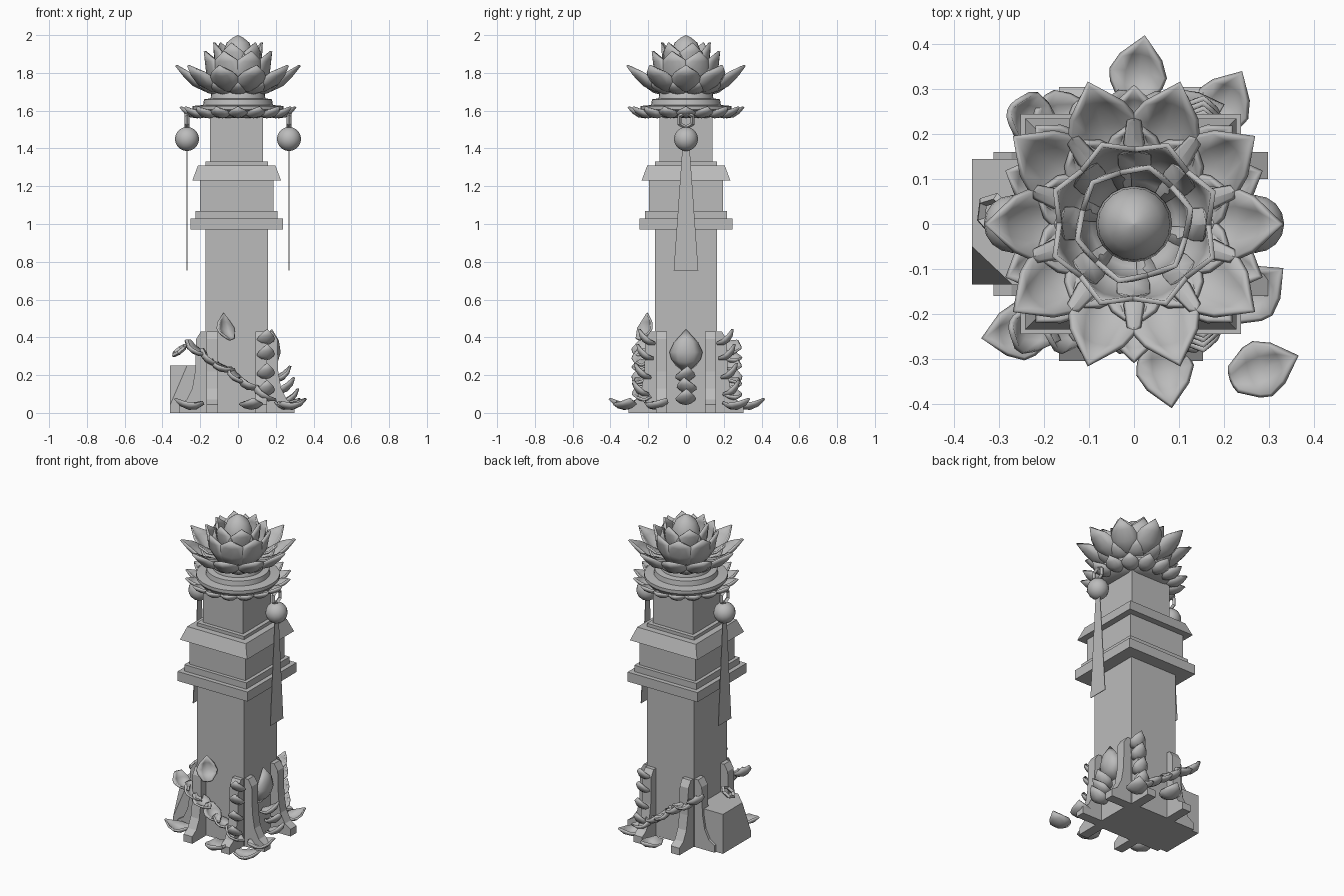
import bpy, bmesh, math, random
from mathutils import Matrix, Vector, Euler

random.seed(4)
if "Cube" in bpy.data.objects:
    bpy.data.objects.remove(bpy.data.objects["Cube"], do_unlink=True)

stone = bpy.data.materials.new("grey stone")
stone.use_nodes = True
GREY = (0.5, 0.5, 0.5, 1)
stone.diffuse_color = GREY
stone.node_tree.nodes["Principled BSDF"].inputs["Base Color"].default_value = GREY


def finish(name, bm, smooth=None, thick=0):
    bmesh.ops.recalc_face_normals(bm, faces=bm.faces)
    mesh = bpy.data.meshes.new(name)
    bm.to_mesh(mesh)
    bm.free()
    ob = bpy.data.objects.new(name, mesh)
    bpy.context.collection.objects.link(ob)
    mesh.materials.append(stone)
    if smooth:
        bpy.ops.object.select_all(action="DESELECT")
        ob.select_set(True)
        bpy.context.view_layer.objects.active = ob
        bpy.ops.object.shade_smooth_by_angle(angle=math.radians(smooth))
    if thick:
        mod = ob.modifiers.new("thickness", "SOLIDIFY")
        mod.thickness, mod.offset = thick, 0
    return ob


def loft(bm, rings, cap=True):
    """Join rings of points of equal length into one skin."""
    rows = [[bm.verts.new(p) for p in ring] for ring in rings]
    n = len(rows[0])
    for a, b in zip(rows, rows[1:]):
        for i in range(n):
            j = (i + 1) % n
            bm.faces.new((a[i], a[j], b[j], b[i]))
    if cap:
        bm.faces.new(rows[0])
        bm.faces.new(rows[-1])


def turned(name, profile, sides, spin=0, centre=0, smooth=None):
    """Stack of rings; profile gives (radius, height)."""
    bm = bmesh.new()
    angles = [spin + math.tau * i / sides for i in range(sides)]
    loft(bm, [[(centre + r * math.cos(a), r * math.sin(a), z) for a in angles]
              for r, z in profile])
    return finish(name, bm, smooth)


def add_petal(bm, path, width, cup, matrix):
    """Cupped leaf following path (out, up), narrowing to a point."""
    shape = (0.45, 0.9, 1, 0.72, 0)
    steps = (-1, -0.5, 0, 0.5, 1)
    rows = []
    for i, (r, z) in enumerate(path):
        a, b = path[max(i - 1, 0)], path[min(i + 1, len(path) - 1)]
        along = Vector((b[0] - a[0], b[1] - a[1])).normalized()
        row = []
        for s in steps:
            lift = cup * s * s * shape[i]
            p = Vector((r - along.y * lift, s * width * shape[i], z + along.x * lift))
            row.append(bm.verts.new(matrix @ p))
        rows.append(row)
    for a, b in zip(rows, rows[1:]):
        for i in range(len(steps) - 1):
            bm.faces.new((a[i], a[i + 1], b[i + 1], b[i]))


def petal_ring(name, path, width, cup, count, spin=0, thick=0.012):
    bm = bmesh.new()
    for i in range(count):
        turn = Matrix.Rotation(math.radians(spin) + math.tau * i / count, 4, "Z")
        add_petal(bm, path, width, cup, turn)
    bmesh.ops.remove_doubles(bm, verts=bm.verts, dist=0.0005)
    return finish(name, bm, 50, thick)


# Square pillar with stepped mouldings
MID = -0.007
for name, low, high, base, top in (
        ("pillar_shaft", 0, 0.97, 0.165, 0.165),
        ("lower_slab", 0.97, 1.03, 0.245, 0.245),
        ("lower_step", 1.03, 1.07, 0.217, 0.217),
        ("middle_block", 1.07, 1.23, 0.195, 0.195),
        ("sloped_cornice", 1.23, 1.31, 0.235, 0.205),
        ("upper_step", 1.31, 1.33, 0.165, 0.165),
        ("upper_shaft", 1.33, 1.57, 0.14, 0.14)):
    turned(name, [(base * math.sqrt(2), low), (top * math.sqrt(2), high)],
           4, math.pi / 4, MID)

# Eight curved buttress fins, two on every side
fin = ((0.15, 0), (0.305, 0), (0.305, 0.045), (0.265, 0.07), (0.235, 0.13),
       (0.22, 0.22), (0.215, 0.39), (0.19, 0.43), (0.15, 0.43))
bm = bmesh.new()
for quarter in range(4):
    turn = Matrix.Translation((MID, 0, 0)) @ Matrix.Rotation(quarter * math.pi / 2, 4, "Z")
    for side in (-0.13, 0.13):
        loft(bm, [[turn @ Vector((r, side + half, z)) for r, z in fin]
                  for half in (-0.03, 0.03)])
finish("buttress_fins", bm)

# Broken block beside the base, one corner cut away
bm = bmesh.new()
bmesh.ops.create_cube(bm, size=1, matrix=Matrix.Translation((-0.25, 0.005, 0.125))
                      @ Matrix.Diagonal((0.22, 0.28, 0.25, 1)))
corner = [Vector(p) for p in ((-0.36, -0.05, 0.25), (-0.27, -0.135, 0.25), (-0.36, -0.135, 0.04))]
normal = (corner[1] - corner[0]).cross(corner[2] - corner[0])
if normal.x > 0:
    normal.negate()
cut = bmesh.ops.bisect_plane(bm, geom=bm.verts[:] + bm.edges[:] + bm.faces[:],
                             plane_co=corner[0], plane_no=normal, clear_outer=True)
bmesh.ops.holes_fill(bm, edges=bm.edges[:])
finish("broken_block", bm)

# Round collar under the flower
turned("flower_collar", [(0.17, 1.56), (0.22, 1.58), (0.24, 1.605), (0.24, 1.625),
                         (0.185, 1.63), (0.18, 1.66), (0.145, 1.665),
                         (0.14, 1.7), (0.1, 1.76)], 32, smooth=30)
petal_ring("collar_petals", ((0.17, 1.575), (0.215, 1.565), (0.25, 1.57),
                             (0.28, 1.59), (0.305, 1.62)), 0.052, 0.025, 16)

# Lotus flower in layers
petal_ring("under_petals", ((0.09, 1.7), (0.13, 1.69), (0.17, 1.7),
                            (0.205, 1.725), (0.225, 1.76)), 0.065, 0.025, 10, 18)
petal_ring("outer_petals", ((0.09, 1.71), (0.17, 1.705), (0.235, 1.735),
                            (0.285, 1.785), (0.328, 1.84)), 0.083, 0.04, 10)
petal_ring("middle_petals", ((0.07, 1.72), (0.13, 1.74), (0.165, 1.8),
                             (0.175, 1.86), (0.19, 1.915)), 0.095, 0.035, 8, 22)
petal_ring("inner_petals", ((0.05, 1.78), (0.1, 1.81), (0.12, 1.86),
                            (0.125, 1.91), (0.13, 1.96)), 0.078, 0.03, 6, 15)
turned("flower_bud", [(0.06, 1.76), (0.085, 1.84), (0.08, 1.91), (0.06, 1.96),
                      (0.03, 1.985), (0.002, 2.0)], 20, smooth=40)


def ring_link(name, place, radius, tube, turn):
    bm = bmesh.new()
    loop = []
    for i in range(6):
        a = math.tau * i / 6 + math.pi / 6
        loop.append([place + turn @ Vector((tube * math.sin(b),
                     math.cos(a) * (radius + tube * math.cos(b)),
                     math.sin(a) * (radius + tube * math.cos(b))))
                     for b in (0, math.pi / 2, math.pi, math.pi * 1.5)])
    loft(bm, loop + [loop[0]], cap=False)
    bmesh.ops.remove_doubles(bm, verts=bm.verts, dist=0.0001)
    return finish(name, bm)


# Hanging bells with rings and long flat ribbons on both sides
for label, side in (("left", 1), ("right", -1)):
    x = side * 0.27
    bm = bmesh.new()
    bmesh.ops.create_uvsphere(bm, u_segments=16, v_segments=10, radius=0.064,
                              matrix=Matrix.Translation((x, 0, 1.45)))
    finish(label + "_bell", bm, 40)
    ring_link(label + "_bell_ring", Vector((x, 0, 1.55)), 0.04, 0.012, Matrix.Identity(3))
    bm = bmesh.new()
    loft(bm, [[(x + d, y, z) for y, z in ((-0.018, 1.42), (0.018, 1.42),
               (0.065, 0.755), (-0.065, 0.755))] for d in (-0.002, 0.002)])
    finish(label + "_ribbon", bm)

# Fallen ring resting on the block
ring_link("fallen_ring", Vector((-0.31, 0.02, 0.33)), 0.04, 0.012,
          Euler((0, 0.9, 0.3)).to_matrix())

# Loose petals
LOOSE = ((-0.08, 0.035), (-0.04, 0.005), (0, 0), (0.045, 0.015), (0.085, 0.05))


def loose_petal(bm, place, pitch, yaw, size=1):
    turn = (Matrix.Rotation(math.radians(yaw), 4, "Z")
            @ Matrix.Rotation(math.radians(-pitch), 4, "Y"))
    add_petal(bm, LOOSE, 0.065, 0.03,
              Matrix.Translation(place) @ turn @ Matrix.Scale(size, 4))


bm = bmesh.new()
# on the ground
for x, y, yaw in ((0.01, 0.34, 80), (0.27, -0.15, 40), (0.29, -0.32, 20),
                  (0.07, -0.33, -80), (-0.26, -0.24, 190), (0.2, 0.27, 60)):
    loose_petal(bm, (x, y, 0.022), 5, yaw, 0.95)
# trails sliding down the front and the back
for i in range(6):
    t = i / 5
    for y in (-0.23, 0.24):
        loose_petal(bm, (-0.24 + 0.36 * t, y, 0.32 - 0.24 * t),
                    random.uniform(-45, -20), random.uniform(-25, 25), 0.85)
# climbing each side, upright against the shaft
loose_petal(bm, (0.22, 0, 0.32), 80, 0, 1.3)
loose_petal(bm, (-0.08, -0.2, 0.44), 65, 130, 0.9)
for i in range(3):
    loose_petal(bm, (0.24 + 0.02 * i, 0, 0.18 - 0.06 * i), 30, random.uniform(-20, 20), 0.8)
for side in (-1, 1):
    for z in (0.38, 0.3, 0.2, 0.11):
        loose_petal(bm, (0.15, side * (0.27 - 0.12 * z), z), 40, side * 80, 0.7)
bmesh.ops.remove_doubles(bm, verts=bm.verts, dist=0.0005)
finish("loose_petals", bm, 50, 0.012)
